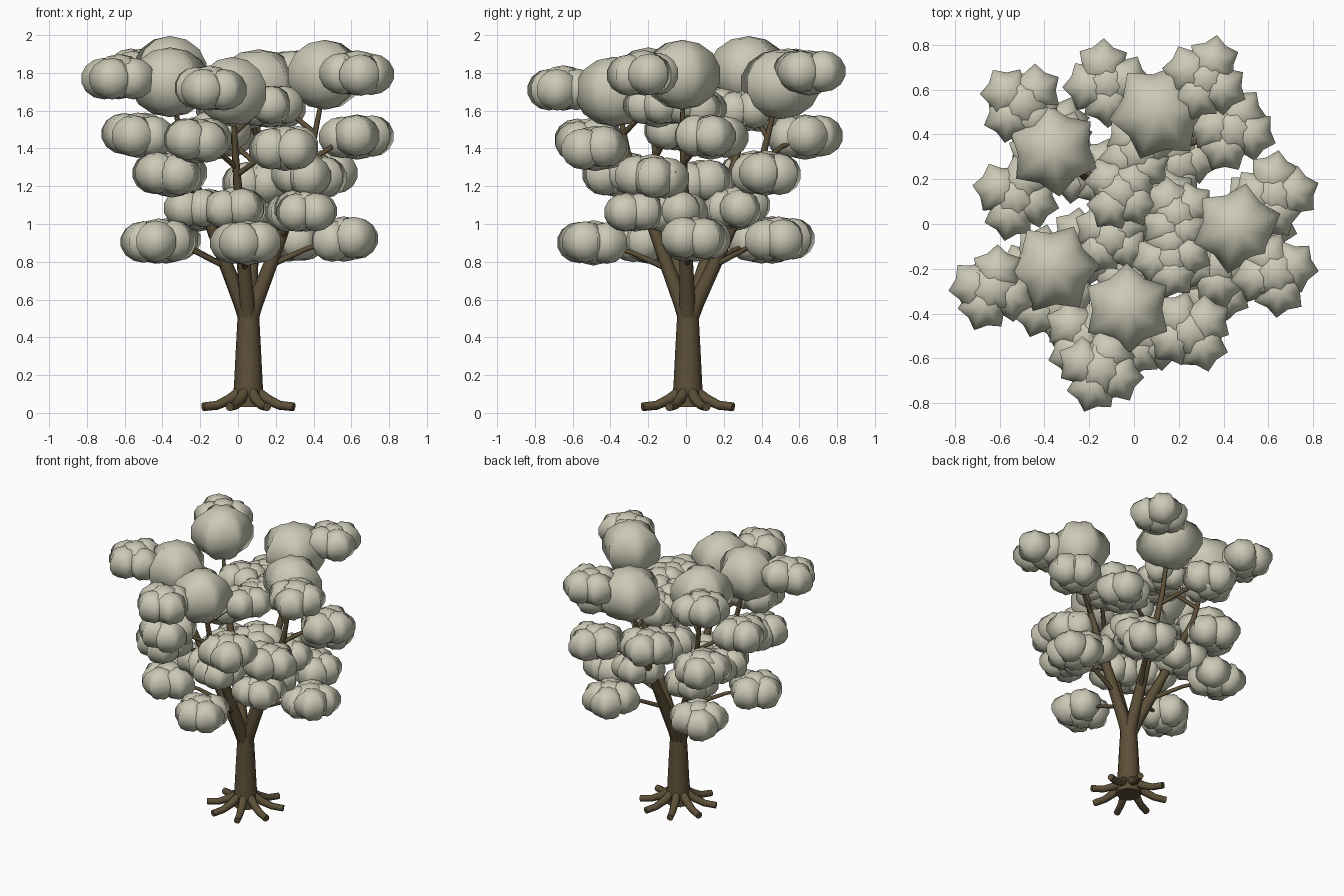
import bpy, bmesh, math, random
from mathutils import Vector, Matrix

if "Cube" in bpy.data.objects:
    bpy.data.objects.remove(bpy.data.objects["Cube"])

random.seed(7)
BASE = Vector((0.055, 0.01, 0))


def material(name, rgb):
    m = bpy.data.materials.new(name)
    m.diffuse_color = (*rgb, 1)
    m.use_nodes = True
    m.node_tree.nodes["Principled BSDF"].inputs["Base Color"].default_value = m.diffuse_color
    return m


bark = material("bark", (0.11, 0.08, 0.04))
leaf = material("leaf", (0.60, 0.59, 0.47))


def finish(ob, angle, mat):
    bpy.ops.object.select_all(action='DESELECT')
    ob.select_set(True)
    bpy.context.view_layer.objects.active = ob
    if ob.type == 'CURVE':
        bpy.ops.object.convert(target='MESH')
        ob = bpy.context.object
    bpy.ops.object.shade_smooth_by_angle(angle=math.radians(angle))
    ob.data.materials.clear()
    ob.data.materials.append(mat)


def tubes(name, paths):
    """Each path is a list of (point, radius); all become one tapered-tube object."""
    cu = bpy.data.curves.new(name, 'CURVE')
    cu.dimensions = '3D'
    cu.bevel_depth = 1.0
    cu.bevel_resolution = 2
    cu.use_fill_caps = True
    for path in paths:
        s = cu.splines.new('POLY')
        s.points.add(len(path) - 1)
        for p, (co, r) in zip(s.points, path):
            p.co = (*co, 1)
            p.radius = r
    ob = bpy.data.objects.new(name, cu)
    bpy.context.collection.objects.link(ob)
    finish(ob, 50, bark)


def blob(bm, center, r, rz, turn):
    """Six-pointed puff: a sphere whose meridians alternate long and short."""
    vs = bmesh.ops.create_uvsphere(bm, u_segments=12, v_segments=7, radius=1)['verts']
    for v in vs:
        a = math.atan2(v.co.y, v.co.x)
        k = 0.88 + 0.12 * math.cos(6 * a)
        x, y = v.co.x * k * r, v.co.y * k * r
        v.co = Matrix.Rotation(turn, 3, 'Z') @ Vector((x, y, v.co.z * rz)) + center


def foliage(name, items, build):
    bm = bmesh.new()
    for it in items:
        build(bm, it)
    me = bpy.data.meshes.new(name)
    bm.to_mesh(me)
    bm.free()
    ob = bpy.data.objects.new(name, me)
    bpy.context.collection.objects.link(ob)
    finish(ob, 80, leaf)


def clump(bm, c, s=1.0):
    """Cluster of overlapping puffs around one twig end."""
    c = Vector(c)
    t = random.uniform(0, 6.28)
    blob(bm, c, 0.14 * s, 0.12 * s, t)
    for i in range(4):
        a = t + i * math.pi / 2 + random.uniform(-0.2, 0.2)
        off = Vector((math.cos(a) * 0.08, math.sin(a) * 0.08, random.uniform(-0.012, 0.012)))
        blob(bm, c + off * s, 0.125 * s, 0.11 * s, random.uniform(0, 6.28))


# Crown puffs at the ends of the five main branches: x, y, z, radius
crown = [(0.46, -0.02, 1.79, 0.21), (0.11, 0.50, 1.74, 0.23), (-0.36, 0.33, 1.81, 0.215),
         (-0.36, -0.20, 1.75, 0.215), (-0.03, -0.38, 1.70, 0.21)]

tiers = {
    "lowest_foliage": [(0.56, 0.05, 0.92), (0.27, 0.49, 0.92), (-0.38, 0.40, 0.91),
                       (-0.42, -0.20, 0.91), (0.05, -0.49, 0.90)],
    "inner_low_foliage": [(0.32, -0.06, 1.07), (0.20, 0.27, 1.09), (-0.21, 0.24, 1.07),
                          (-0.22, -0.10, 1.08), (-0.01, -0.20, 1.09), (0.36, -0.27, 1.07)],
    "middle_foliage": [(-0.35, -0.36, 1.26), (0.44, 0.42, 1.27), (-0.38, 0.36, 1.27),
                       (0.38, -0.18, 1.25), (0.10, 0.08, 1.22)],
    "upper_middle_foliage": [(-0.53, 0.12, 1.47), (-0.22, -0.51, 1.44), (0.25, -0.48, 1.40),
                             (0.63, 0.13, 1.46), (-0.12, 0.63, 1.46)],
    "inner_high_foliage": [(0.17, -0.15, 1.62), (-0.06, 0.14, 1.62), (-0.10, -0.06, 1.50),
                           (0.02, 0.32, 1.60), (0.19, 0.04, 1.62)],
    "top_foliage": [(-0.63, -0.29, 1.78), (-0.15, -0.65, 1.72), (0.63, -0.22, 1.80),
                    (0.32, 0.65, 1.80), (-0.50, 0.54, 1.81)],
}
sizes = {"inner_low_foliage": 0.92, "inner_high_foliage": 0.92}

# Trunk and roots
trunk = [(0.03, 0.085), (0.08, 0.082), (0.15, 0.076), (0.35, 0.066), (0.55, 0.055)]
tubes("trunk", [[(BASE + Vector((0, 0, z)), r) for z, r in trunk]])
roots = []
for i in range(8):
    a = (i + 0.5) * math.pi / 4
    d = Vector((math.cos(a), math.sin(a), 0))
    roots.append([(BASE + d * q + Vector((0, 0, z)), r) for q, z, r in
                  [(0.05, 0.11, 0.03), (0.11, 0.07, 0.028), (0.18, 0.04, 0.024), (0.26, 0.032, 0.023)]])
tubes("roots", roots)

# Five main branches rising from the trunk to the crown puffs
stages = [(0.50, 0.03, 0.042), (0.58, 0.09, 0.042), (0.82, 0.32, 0.036), (1.10, 0.58, 0.027),
          (1.38, 0.82, 0.018), (1.70, 0.98, 0.010)]
mains = []
for x, y, z, r in crown:
    off = Vector((x, y, 0)) - BASE
    mains.append([(BASE + off * f + Vector((0, 0, h)), w) for h, f, w in stages])
tubes("main_branches", mains)


def at_height(path, z):
    for (a, ra), (b, rb) in zip(path, path[1:]):
        if a.z <= z <= b.z:
            return a.lerp(b, (z - a.z) / (b.z - a.z))
    return path[-1][0]


# Side branches from the nearest main branch to every clump
sides = []
for pts in tiers.values():
    for c in map(Vector, pts):
        start = min((at_height(m, c.z - 0.14) for m in mains), key=lambda p: (p - c).length)
        mid = start.lerp(c, 0.5) + Vector((0, 0, 0.02))
        sides.append([(start, 0.016), (mid, 0.013), (c, 0.008)])
tubes("side_branches", sides)

# Foliage
foliage("crown_foliage", crown,
        lambda bm, p: blob(bm, Vector(p[:3]), p[3], 0.185, random.uniform(0, 1)))
for name, pts in tiers.items():
    foliage(name, pts, lambda bm, c, s=sizes.get(name, 1.0): clump(bm, c, s))
